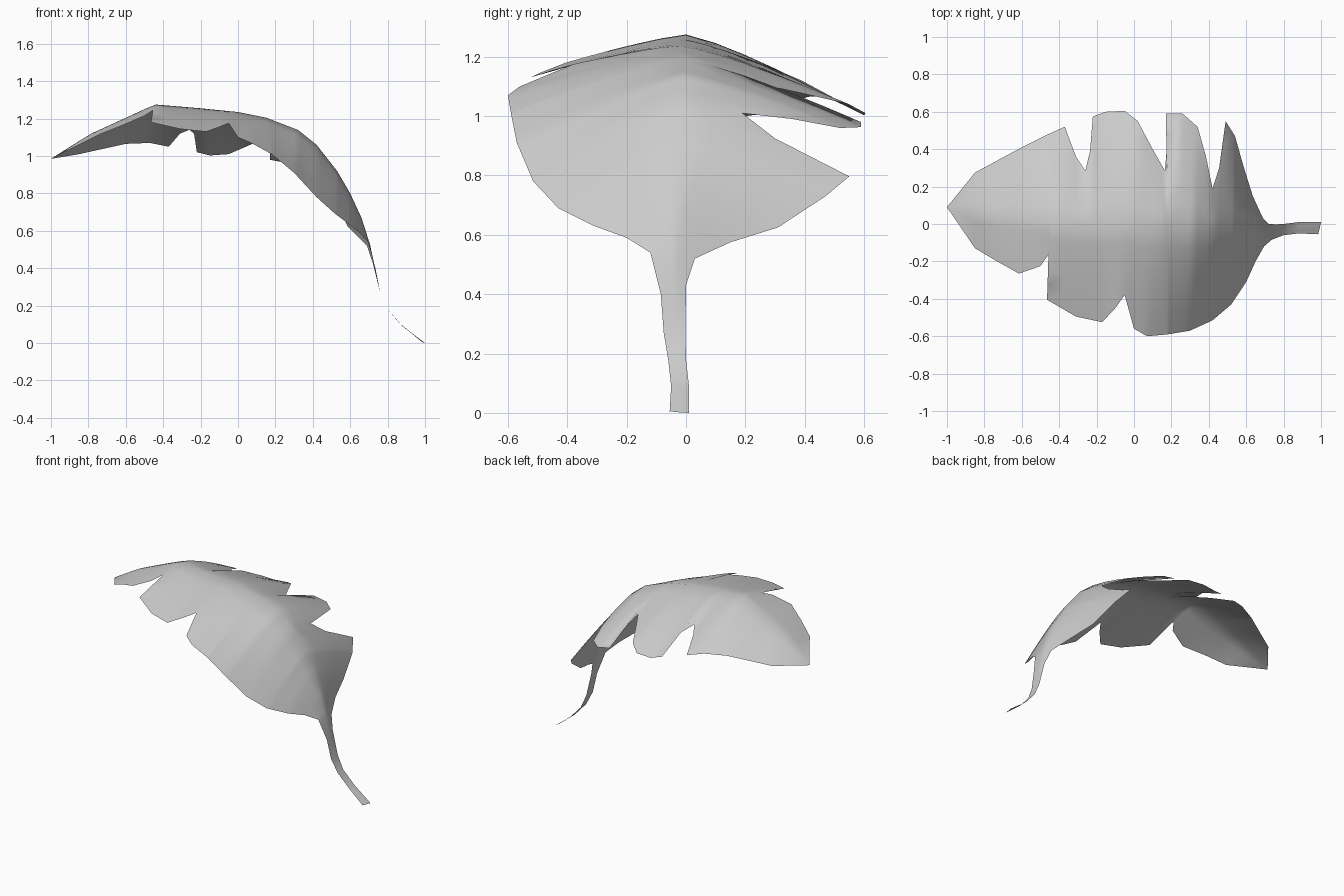
import bpy, bmesh
from mathutils import Vector

# midrib: x, y, z from leaf tip to stem end
RIB = [(-1, .09, .985), (-.85, .05, 1.08), (-.78, .04, 1.122), (-.5, .01, 1.25), (-.44, 0, 1.275),
       (-.2, -.01, 1.255), (0, -.01, 1.235), (.15, -.01, 1.205), (.32, -.015, 1.14),
       (.42, -.02, 1.06), (.53, -.025, .92), (.6, -.03, .8), (.66, -.035, .67),
       (.705, -.04, .53), (.74, -.035, .37), (.76, -.03, .27), (.8, -.03, .18),
       (.86, -.022, .11), (.92, -.02, .06), (.993, -.022, .002)]

# rims: x, y, z and, where the lobes overhang, the midrib x they spring from
BACK = [(-1, .09, .985), (-.85, .275, 1.01), (-.6, .41, 1.065), (-.47, .475, 1.07),
        (-.37, .52, 1.05), (-.31, .36, 1.12), (-.26, .285, 1.14), (-.235, .39, 1.12),
        (-.22, .575, 1.02, -.2), (-.15, .6, 1.003), (-.05, .605, 1.01), (.02, .55, 1.04),
        (.1, .4, 1.075), (.165, .285, 1.1), (.175, .4, 1.05), (.17, .59, .98, .185),
        (.26, .59, .963), (.34, .52, .96), (.385, .36, .99), (.42, .19, 1.01),
        (.455, .3, .925, .45), (.49, .55, .797, .475), (.54, .47, .73), (.585, .31, .625),
        (.635, .15, .575), (.69, .03, .52), (.72, 0, .43), (.76, -.002, .27),
        (.8, 0, .18), (.88, .01, .09), (1, .01, 0, .993)]
FRONT = [(-1, .09, .985), (-.85, -.13, 1.06), (-.74, -.195, 1.115), (-.615, -.265, 1.165),
         (-.5, -.225, 1.215), (-.455, -.16, 1.245, -.46), (-.465, -.405, 1.18, -.44),
         (-.31, -.495, 1.145), (-.17, -.525, 1.13), (-.1, -.45, 1.155), (-.05, -.38, 1.175),
         (0, -.56, 1.1), (.07, -.6, 1.07), (.18, -.59, 1.01), (.3, -.57, .91),
         (.42, -.515, .78), (.52, -.43, .69), (.6, -.31, .63), (.65, -.2, .59),
         (.695, -.12, .54), (.735, -.085, .4), (.76, -.075, .27), (.8, -.06, .18),
         (.88, -.05, .09), (.985, -.055, .005, .993)]


def station(p):
    return p[3] if len(p) > 3 else p[0]


def sample(line, s):
    for a, b in zip(line, line[1:]):
        sa, sb = station(a), station(b)
        if s <= sb + 1e-9:
            return Vector(a[:3]).lerp(Vector(b[:3]), (s - sa) / (sb - sa))
    return Vector(line[-1][:3])


# shared stations along the midrib
stations = sorted({station(p) for p in RIB + BACK + FRONT})
STEPS = 5
bm = bmesh.new()


def blade_point(s, i):
    rib = sample(RIB, s)
    t = abs(i) / STEPS
    edge = sample(BACK if i > 0 else FRONT, s)
    p = rib.lerp(edge, t)
    p.z = rib.z + (edge.z - rib.z) * t ** 1.25
    return p


# leaf blade and stem as one open sheet
grid = [[bm.verts.new(blade_point(s, i)) for i in range(-STEPS, STEPS + 1)] for s in stations]
for r0, r1 in zip(grid, grid[1:]):
    for j in range(2 * STEPS):
        bm.faces.new((r0[j], r1[j], r1[j + 1], r0[j + 1]))
bmesh.ops.remove_doubles(bm, verts=bm.verts, dist=1e-4)
for f in bm.faces:
    f.smooth = True

mesh = bpy.data.meshes.new("leaf")
bm.to_mesh(mesh)
bm.free()
leaf = bpy.data.objects.new("leaf", mesh)
bpy.context.collection.objects.link(leaf)
